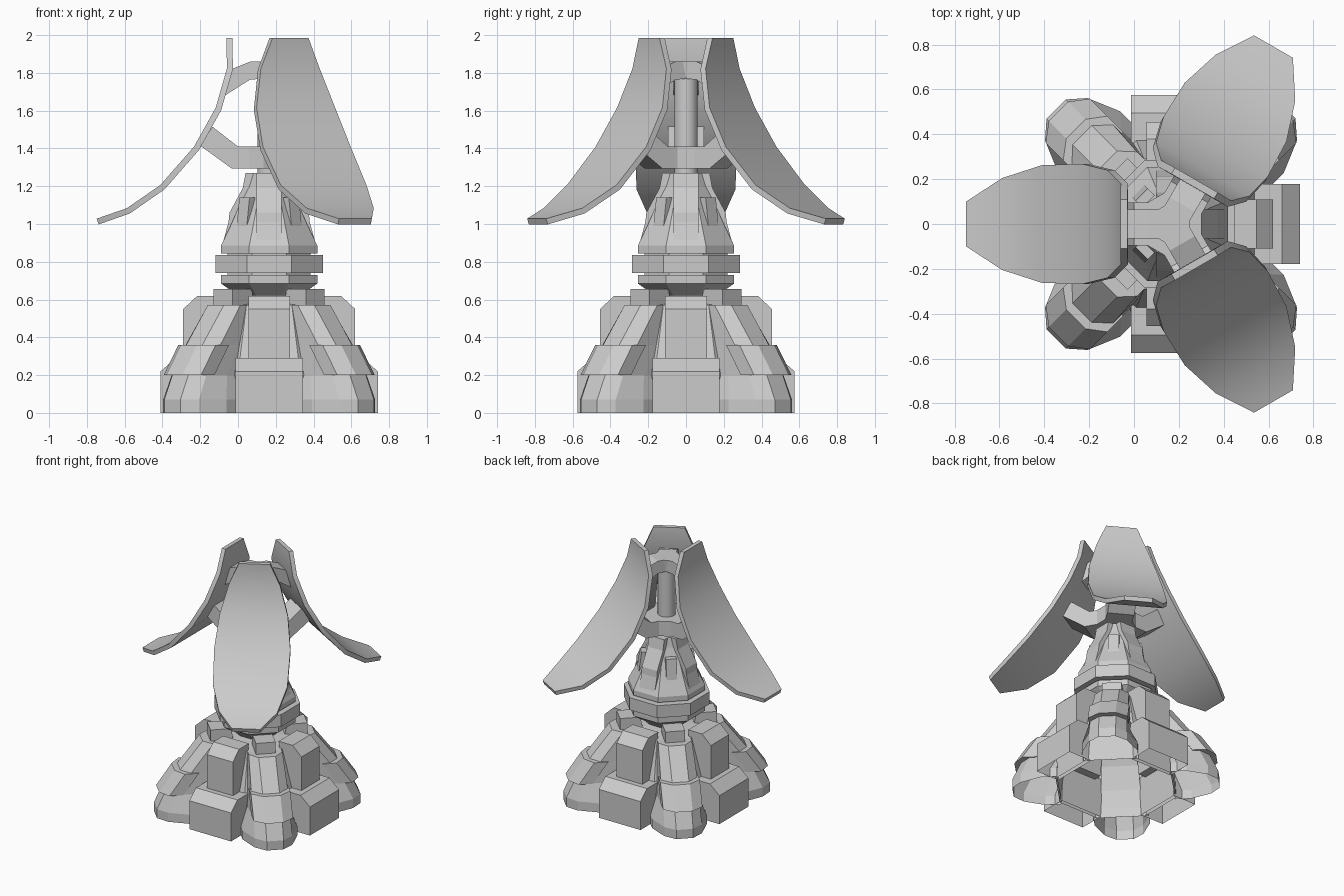
import bpy, bmesh, math
from mathutils import Vector, Matrix

if "Cube" in bpy.data.objects:
    bpy.data.objects.remove(bpy.data.objects["Cube"])

AXIS = Matrix.Translation((0.165, 0, 0))   # the tower axis is off-centre
CARDINAL = [0, 90, 180, 270]
DIAGONAL = [45, 135, 225, 315]
TRI = [60, 180, 300]


def loft(name, sections, angles=(0,), caps=(True, True), skip=None, smooth=False):
    """Skin closed sections (local x = radially outward), repeated about the axis."""
    bm = bmesh.new()
    for a in angles:
        m = AXIS @ Matrix.Rotation(math.radians(a), 4, 'Z')
        rings = [[bm.verts.new(m @ Vector(p)) for p in s] for s in sections]
        n = len(rings[0])
        for r0, r1 in zip(rings, rings[1:]):
            for i in range(n):
                if i != skip:
                    j = (i + 1) % n
                    bm.faces.new((r0[i], r0[j], r1[j], r1[i]))
        if caps[0]:
            bm.faces.new(rings[0][::-1])
        if caps[1]:
            bm.faces.new(rings[-1])
    bmesh.ops.recalc_face_normals(bm, faces=bm.faces)
    me = bpy.data.meshes.new(name)
    bm.to_mesh(me)
    bm.free()
    ob = bpy.data.objects.new(name, me)
    bpy.context.collection.objects.link(ob)
    if smooth:
        bpy.ops.object.select_all(action='DESELECT')
        ob.select_set(True)
        bpy.context.view_layer.objects.active = ob
        bpy.ops.object.shade_smooth_by_angle(angle=math.radians(35))
    return ob


def prism(name, profile, hw, angles, skip=None):
    """Extrude an (r, z) profile sideways by +-hw."""
    return loft(name, [[(r, y, z) for r, z in profile] for y in (-hw, hw)],
                angles, skip=skip)


def turned(name, profile, n=8, caps=(True, True), smooth=False):
    """n-sided body from (apothem, z) pairs, flats facing the axes."""
    k = 1 / math.cos(math.pi / n)
    secs = [[(r * k * math.cos((i + .5) * math.tau / n),
              r * k * math.sin((i + .5) * math.tau / n), z) for i in range(n)]
            for r, z in profile]
    return loft(name, secs, caps=caps, smooth=smooth)


# Base: hollow core, cardinal blocks
turned("base_core", [(.41, 0), (.40, .2), (.29, .57), (.13, .585)], caps=(False, True))
prism("lower_block", [(.38, 0), (.575, 0), (.575, .22), (.495, .29), (.36, .29)],
      .178, CARDINAL, skip=0)
prism("upper_block", [(.30, .27), (.455, .27), (.455, .55), (.38, .62), (.26, .62)],
      .11, CARDINAL)

# Diagonal legs with chamfered feet, open underneath
leg = []
for z, r, w, skirt, inner in ((0, .725, .134, .195, .40), (.07, .725, .134, .195, .40),
                              (.2, .665, .13, .14, .38), (.36, .56, .13, .13, .32),
                              (.57, .40, .12, .12, .18)):
    half = [(r, .06), (r - .065, w), (max(r - .21, inner + .005), skirt), (inner, skirt)]
    leg.append([(x, y, z) for x, y in half] + [(x, -y, z) for x, y in half[::-1]])
loft("leg", leg, DIAGONAL, caps=(False, True))

# Armour plates lying on the leg slopes, and the leg top blocks
plate = []
for z, r in ((.2, .71), (.36, .60)):
    plate.append([(r, .06, z), (r - .06, .14, z), (r - .16, .14, z),
                  (r - .16, -.14, z), (r - .06, -.14, z), (r, -.06, z)])
loft("leg_plate", plate, DIAGONAL)
prism("leg_top_block", [(.18, .56), (.345, .56), (.345, .655), (.2, .655)], .07, DIAGONAL)

# Turntable: lower cup, swivel disc, thin core
turned("lower_cup", [(.125, .58), (.17, .625), (.255, .685), (.255, .73)])
turned("swivel_core", [(.22, .72), (.22, .85)])
turned("swivel_disc", [(.285, .74), (.285, .835)])

# Upper body with ribs and small diagonal boxes
turned("upper_body", [(.255, .845), (.255, .885), (.205, .99), (.165, 1.08), (.12, 1.2),
                      (.105, 1.27)])
prism("body_rib", [(0, .9), (.245, .9), (.215, 1.01), (.21, 1.06), (.14, 1.19),
                   (.125, 1.27), (0, 1.27)], .066, CARDINAL)
prism("body_box", [(.05, .92), (.215, .92), (.185, 1.14), (.05, 1.14)], .038, DIAGONAL)

# Mast, hubs and struts
turned("mast", [(.062, 1.26), (.062, 1.8)], n=16, smooth=True)
turned("lower_hub", [(.135, 1.295), (.135, 1.41)], n=6)
prism("lower_strut", [(0, 1.295), (.2, 1.295), (.365, 1.415), (.30, 1.515),
                      (.165, 1.41), (0, 1.41)], .095, TRI)
turned("upper_hub", [(.075, 1.77), (.085, 1.86)], n=6)
prism("upper_strut", [(0, 1.77), (.1, 1.765), (.235, 1.68), (.20, 1.82),
                      (.1, 1.86), (0, 1.86)], .065, TRI)

# Petal reflectors: (r, z, half width) along the curved centre line
path = [(.21, 1.985, .11), (.208, 1.82, .18), (.268, 1.61, .24), (.385, 1.40, .268),
        (.565, 1.195, .262), (.745, 1.07, .205), (.908, 1.013, .10)]
petal = []
for i, (r, z, w) in enumerate(path):
    a, b = path[max(i - 1, 0)], path[min(i + 1, len(path) - 1)]
    t = Vector((b[0] - a[0], b[1] - a[1])).normalized() * .016
    dx, dz = -t.y, t.x
    petal.append([(r + dx, -w, z + dz), (r + dx, w, z + dz),
                  (r - dx, w, z - dz), (r - dx, -w, z - dz)])
loft("petal", petal, TRI, smooth=True)
